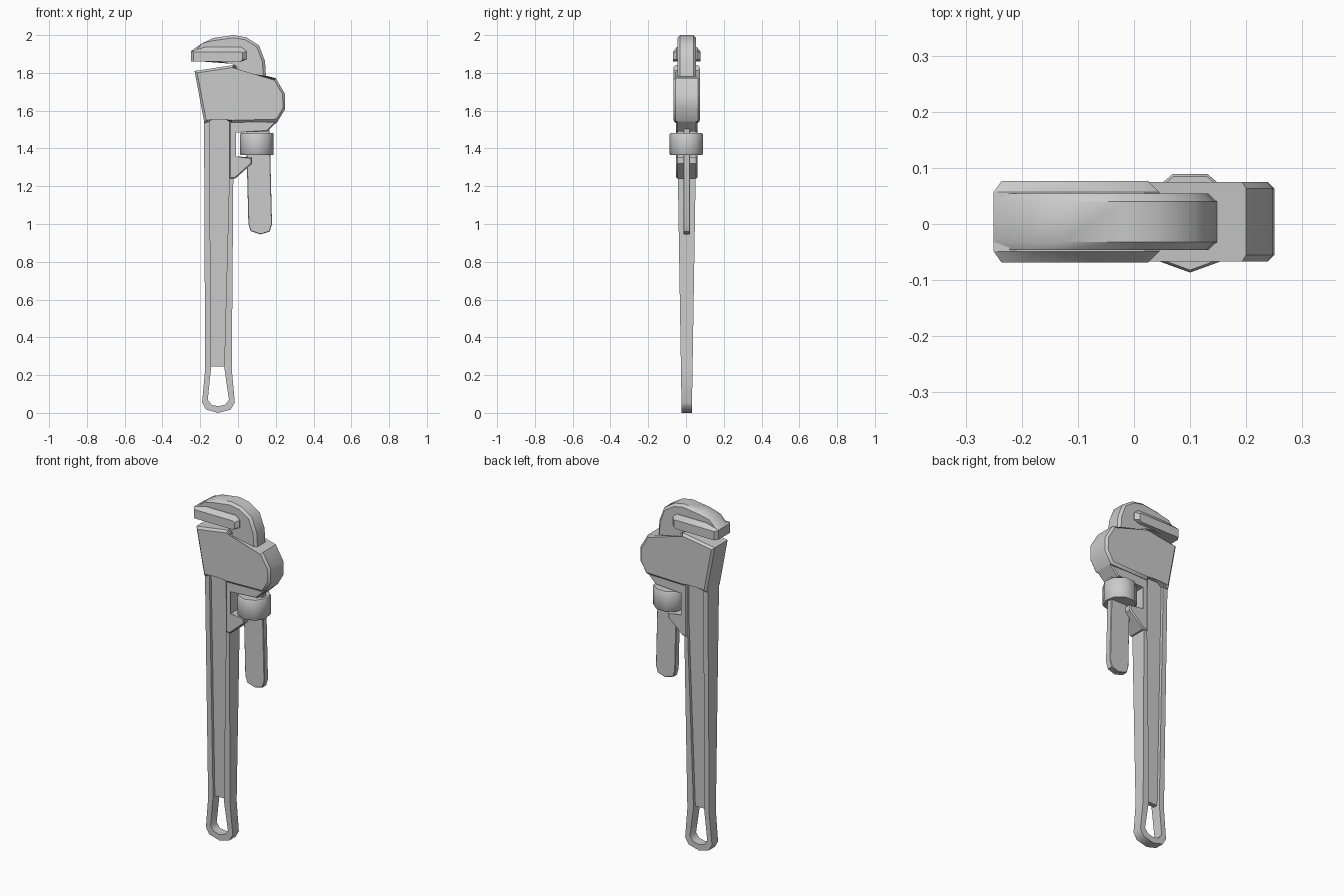
import bpy, bmesh, math

if "Cube" in bpy.data.objects:
    bpy.data.objects.remove(bpy.data.objects["Cube"])

YC = 0.004  # depth centre of every part


def finish(bm, name, angle=40):
    bmesh.ops.recalc_face_normals(bm, faces=bm.faces)
    me = bpy.data.meshes.new(name)
    bm.to_mesh(me)
    bm.free()
    for p in me.polygons:
        p.use_smooth = True
    me.set_sharp_from_angle(angle=math.radians(angle))
    ob = bpy.data.objects.new(name, me)
    ob.location.y = YC
    bpy.context.collection.objects.link(ob)
    return ob


def loft(bm, loops, cap=True):
    """Join equal-length closed loops of 3D points; cap the two ends."""
    rings = [[bm.verts.new(p) for p in loop] for loop in loops]
    n = len(rings[0])
    for a, b in zip(rings, rings[1:]):
        for i in range(n):
            j = (i + 1) % n
            bm.faces.new((a[i], a[j], b[j], b[i]))
    return [bm.faces.new(rings[0]), bm.faces.new(rings[-1])] if cap else []


def at(profile, y):
    """Place an (x, z) profile at depth y (a number or a function of z)."""
    return [(x, y(z) if callable(y) else y, z) for x, z in profile]


def plate(name, profile, half, bevel=0.0):
    """Extruded profile, symmetrical in depth, with chamfered rims."""
    neg = (lambda z: -half(z)) if callable(half) else -half
    bm = bmesh.new()
    caps = loft(bm, [at(profile, neg), at(profile, half)])
    if bevel:
        edges = list({e for f in caps for e in f.edges})
        bmesh.ops.bevel(bm, geom=edges, offset=bevel, segments=1,
                        profile=0.5, affect='EDGES', clamp_overlap=False)
    return finish(bm, name)


# Handle: tapered rim around the groove and the hanging hole
def depth(z):
    return 0.027 + 0.016 * z


outer = [(-0.18, 1.6), (-0.174, 0.23), (-0.19, 0.055), (-0.17, 0.018),
         (-0.105, 0.0), (-0.038, 0.018), (-0.017, 0.055), (-0.033, 0.23), (-0.022, 1.6)]
inner = [(-0.152, 1.6), (-0.142, 0.245), (-0.16, 0.07), (-0.14, 0.043),
         (-0.105, 0.035), (-0.068, 0.043), (-0.048, 0.07), (-0.073, 0.245), (-0.037, 1.6)]
bm = bmesh.new()
loops = [at(outer, lambda z: -depth(z)), at(outer, depth),
         at(inner, depth), at(inner, lambda z: -depth(z))]
loft(bm, loops + [loops[0]], cap=False)
bmesh.ops.remove_doubles(bm, verts=bm.verts, dist=1e-5)
finish(bm, "handle_rim", 50)

# Thin web between the handle rims
plate("handle_web", [(-0.152, 1.6), (-0.142, 0.245), (-0.073, 0.245), (-0.037, 1.6)],
      lambda z: depth(z) - 0.017)

# Head housing with the fixed jaw slope on top and an arch over the handle groove
plate("head_housing",
      [(-0.23, 1.81), (-0.02, 1.842), (-0.02, 1.812), (0.2, 1.772), (0.248, 1.69),
       (0.25, 1.61), (0.21, 1.543), (-0.035, 1.537), (-0.06, 1.565), (-0.125, 1.565),
       (-0.155, 1.54), (-0.178, 1.535)], 0.071, 0.012)

# Narrower underside of the head, spine and lower guide bracket
plate("guide_frame",
      [(-0.045, 1.55), (0.21, 1.543), (0.155, 1.49), (-0.017, 1.49), (-0.017, 1.352),
       (0.075, 1.352), (0.075, 1.32), (-0.015, 1.24), (-0.045, 1.24)], 0.056, 0.006)

# Curved hook
plate("hook",
      [(-0.25, 1.865), (-0.25, 1.915), (-0.19, 1.957), (-0.13, 1.985), (-0.02, 2.0),
       (0.045, 1.988), (0.112, 1.945), (0.143, 1.862), (0.15, 1.75), (-0.02, 1.75),
       (-0.02, 1.842), (0.01, 1.862)], 0.05, 0.014)

# Wider gripping jaw under the hook, chamfered toward its side faces
wide = [(-0.25, 1.86), (0.01, 1.86), (0.045, 1.872), (0.045, 1.915),
        (0.02, 1.937), (-0.17, 1.937), (-0.25, 1.915)]
side = [(-0.236, 1.86), (0.012, 1.86), (0.025, 1.87), (0.025, 1.905),
        (0.015, 1.911), (-0.2, 1.911), (-0.236, 1.911)]
bm = bmesh.new()
loft(bm, [at(side, -0.073), at(wide, -0.053), at(wide, 0.053), at(side, 0.073)])
finish(bm, "hook_jaw", 30)

# Flat shank of the hook passing down through the nut
plate("shank",
      [(0.04, 1.6), (0.055, 1.0), (0.067, 0.962), (0.12, 0.945), (0.168, 0.96),
       (0.18, 1.0), (0.165, 1.6)], 0.018, 0.003)

# Nine-sided adjusting nut
bm = bmesh.new()
rim = [(math.sin(2 * math.pi * i / 9), -math.cos(2 * math.pi * i / 9)) for i in range(9)]
loft(bm, [[(0.1 + r * c, r * s, z) for c, s in rim]
          for r, z in ((0.086, 1.364), (0.0905, 1.37), (0.0905, 1.476), (0.086, 1.482))])
finish(bm, "adjusting_nut", 42)
